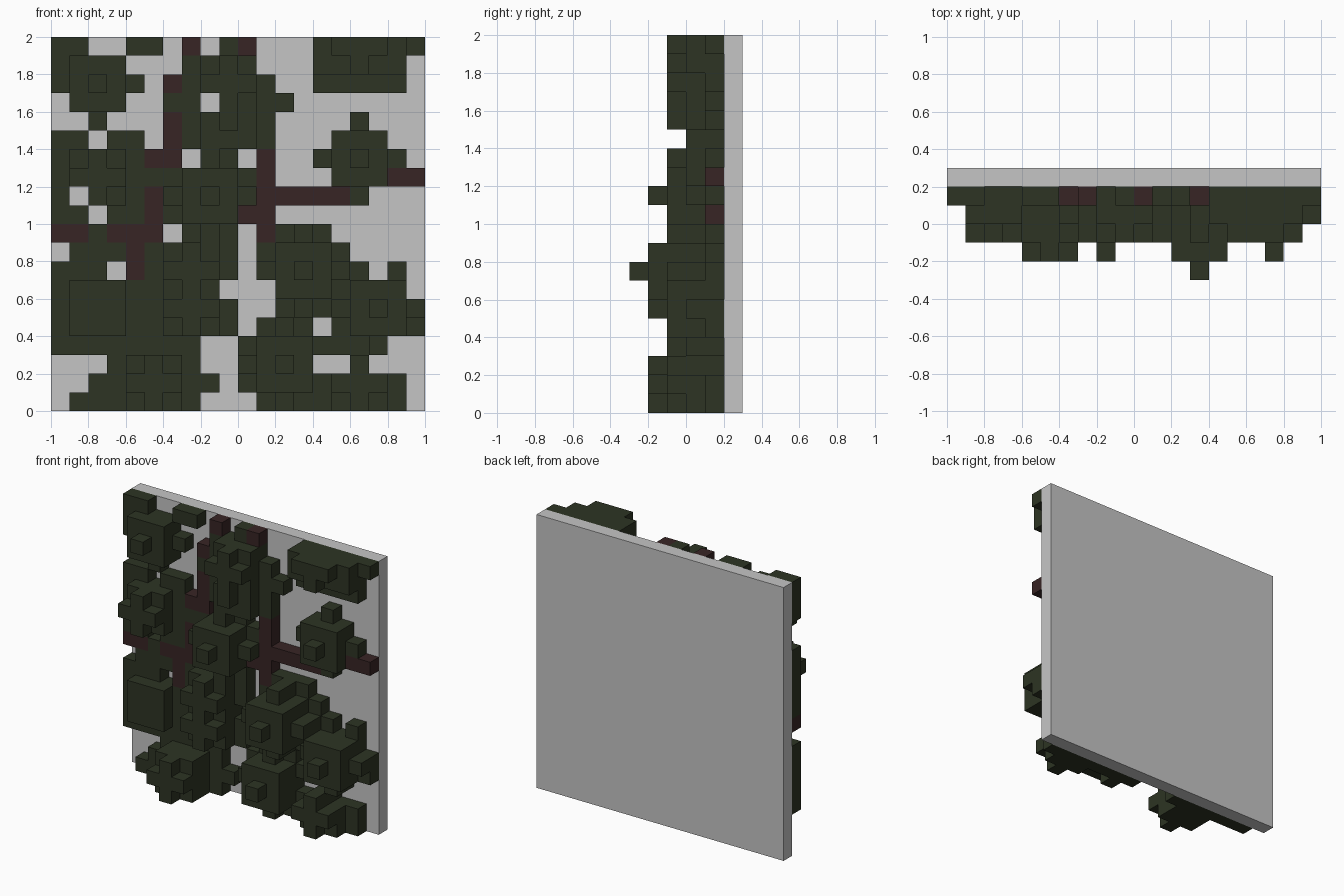
import bpy, bmesh

if "Cube" in bpy.data.objects:
    bpy.data.objects.remove(bpy.data.objects["Cube"])

CELL = 0.1        # voxel size
FRONT = 0.2       # y of the wall's front face
leaf_depth = {}   # (column, row) -> leaf thickness in voxels; row 0 is at the top
stem_depth = {}


def fill(grid, c0, c1, r0, r1, depth=1):
    """Grow a rectangle of cells out to at least the given depth."""
    for c in range(max(c0, 0), min(c1, 19) + 1):
        for r in range(max(r0, 0), min(r1, 19) + 1):
            grid[c, r] = max(grid.get((c, r), 0), depth)


def arms(c, r, reach, depth):
    """Raise the cells left, right, above and below a centre."""
    for dc, dr in ((1, 0), (-1, 0), (0, 1), (0, -1)):
        x, y = c + dc * reach, r + dr * reach
        fill(leaf_depth, x, x, y, y, depth)


def bush(c, r, depth):
    """Solid 3x3 tuft with a bump on its face and on each side."""
    fill(leaf_depth, c - 1, c + 1, r - 1, r + 1, depth)
    fill(leaf_depth, c, c, r, r, depth + 1)
    arms(c, r, 2, depth - 1)


def star(c, r, depth):
    """Looser tuft: a raised cross over a lower 3x3 base."""
    fill(leaf_depth, c - 1, c + 1, r - 1, r + 1, depth - 1)
    fill(leaf_depth, c, c, r, r, depth)
    arms(c, r, 1, depth)
    arms(c, r, 2, 1)


def material(name, color):
    m = bpy.data.materials.new(name)
    m.diffuse_color = (*color, 1)
    m.use_nodes = True
    m.node_tree.nodes["Principled BSDF"].inputs["Base Color"].default_value = m.diffuse_color
    return m


def make_object(name, bm, mat):
    mesh = bpy.data.meshes.new(name)
    bm.to_mesh(mesh)
    bm.free()
    mesh.materials.append(mat)
    obj = bpy.data.objects.new(name, mesh)
    bpy.context.collection.objects.link(obj)


def voxel_object(name, grid, mat):
    """Skin the voxels of a depth grid with quads on exposed sides only."""
    cells = {(c, d, r) for (c, r), depth in grid.items() for d in range(depth)}
    bm = bmesh.new()
    for cell in cells:
        for axis in range(3):
            for side in (0, 1):
                near = list(cell)
                near[axis] += 2 * side - 1
                if tuple(near) in cells:
                    continue
                quad = []
                for u, v in ((0, 0), (1, 0), (1, 1), (0, 1)):
                    p = list(cell)
                    p[axis] += side
                    p[(axis + 1) % 3] += u if side else v
                    p[(axis + 2) % 3] += v if side else u
                    quad.append(bm.verts.new((p[0] * CELL - 1, FRONT - p[1] * CELL, 2 - p[2] * CELL)))
                bm.faces.new(quad)
    bmesh.ops.remove_doubles(bm, verts=bm.verts, dist=1e-4)
    make_object(name, bm, mat)


stone = material("pale grey stone", (0.56, 0.56, 0.56))
leaf = material("dark green leaf", (0.026, 0.034, 0.017))
bark = material("dark brown stem", (0.039, 0.018, 0.018))

# Wall slab
bm = bmesh.new()
bmesh.ops.create_cube(bm, size=1)
bmesh.ops.scale(bm, vec=(2, CELL, 2), verts=bm.verts)
bmesh.ops.translate(bm, vec=(0, FRONT + CELL / 2, 1), verts=bm.verts)
make_object("wall", bm, stone)

# Stems flat on the wall: first column, last column, first row, last row
for run in ((7, 7, 0, 0), (10, 10, 0, 0), (6, 6, 2, 2), (6, 6, 4, 5), (5, 6, 6, 6),
            (11, 11, 6, 10), (18, 19, 7, 7), (12, 15, 8, 8), (5, 5, 8, 9),
            (10, 10, 9, 9), (0, 1, 10, 10), (3, 5, 10, 10), (4, 4, 11, 12)):
    fill(stem_depth, *run)

# Flat leaf cover, upper half
for patch in ((0, 1, 0, 1), (4, 5, 0, 0), (14, 19, 0, 0), (14, 18, 1, 2), (7, 10, 1, 5),
              (11, 11, 2, 5), (6, 7, 3, 3), (12, 12, 3, 3), (0, 4, 5, 9), (5, 10, 7, 7),
              (6, 6, 7, 9), (2, 2, 10, 10), (7, 9, 10, 10)):
    fill(leaf_depth, *patch)

# Flat leaf cover, lower half
for patch in ((12, 14, 10, 10), (1, 3, 11, 11), (5, 9, 11, 12), (11, 15, 11, 11),
              (0, 2, 12, 12), (11, 16, 12, 12), (18, 18, 12, 12), (0, 8, 13, 13),
              (0, 9, 14, 15), (12, 15, 13, 14), (11, 13, 15, 15), (15, 19, 15, 15),
              (0, 7, 16, 16), (10, 17, 16, 16), (3, 7, 17, 17), (10, 10, 17, 18),
              (2, 8, 18, 18), (1, 7, 19, 19), (11, 18, 19, 19)):
    fill(leaf_depth, *patch)

# Thicker slabs of leaves
fill(leaf_depth, 14, 18, 0, 1, 2)
fill(leaf_depth, 1, 3, 13, 15, 2)

# Tufts: centre column, centre row, depth
for tuft in ((2, 2, 2), (9, 4, 2), (16, 6, 2), (8, 8, 3), (13, 12, 4), (17, 14, 3), (12, 17, 3)):
    bush(*tuft)
for tuft in ((16, 0, 3), (9, 2, 3), (2, 7, 3), (7, 12, 3), (7, 14, 3), (5, 18, 4), (16, 18, 3)):
    star(*tuft)

# Small gaps where the wall shows through
for gap in ((2, 0), (8, 3), (2, 5), (1, 8), (2, 9), (17, 12), (14, 17), (15, 17), (17, 17)):
    leaf_depth.pop(gap, None)

voxel_object("stems", stem_depth, bark)
voxel_object("leaves", leaf_depth, leaf)
